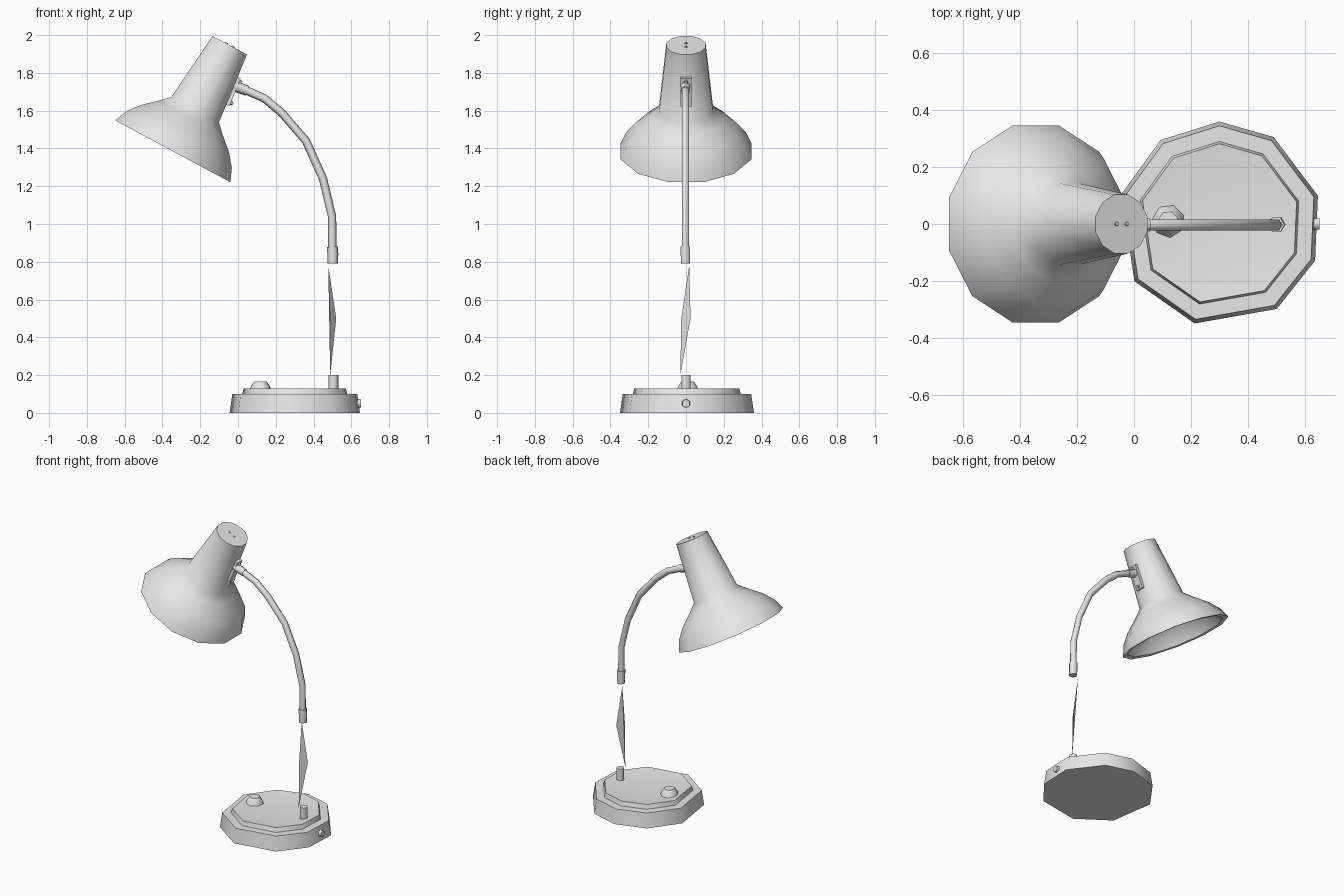
import bpy, bmesh
from math import sin, cos, radians
from mathutils import Vector, Matrix

cube = bpy.data.objects.get("Cube")
if cube:
    bpy.data.objects.remove(cube, do_unlink=True)

grey = bpy.data.materials.new("light_grey")
grey.use_nodes = True
grey.diffuse_color = (0.8, 0.8, 0.8, 1)
for node in grey.node_tree.nodes:
    if node.type == 'BSDF_PRINCIPLED':
        node.inputs["Base Color"].default_value = (0.8, 0.8, 0.8, 1)


def finish(name, bm, matrix=None, smooth=50):
    bmesh.ops.recalc_face_normals(bm, faces=bm.faces)
    mesh = bpy.data.meshes.new(name)
    bm.to_mesh(mesh)
    bm.free()
    mesh.materials.append(grey)
    ob = bpy.data.objects.new(name, mesh)
    bpy.context.collection.objects.link(ob)
    if matrix:
        ob.matrix_world = matrix
    bpy.ops.object.select_all(action='DESELECT')
    ob.select_set(True)
    bpy.context.view_layer.objects.active = ob
    bpy.ops.object.shade_smooth_by_angle(angle=radians(smooth))
    return ob


def even(sides, start=0):
    return [start + 360 * i / sides for i in range(sides)]


def bridge(bm, a, b):
    for i in range(len(a)):
        j = (i + 1) % len(a)
        bm.faces.new((a[i], a[j], b[j], b[i]))


def lathe(name, profile, angles, matrix, smooth=50):
    """Turn a (radius, height) profile around z, capping both ends."""
    bm = bmesh.new()
    rings = [[bm.verts.new((r * cos(radians(a)), r * sin(radians(a)), z)) for a in angles]
             for r, z in profile]
    for a, b in zip(rings, rings[1:]):
        bridge(bm, a, b)
    bm.faces.new(rings[0])
    bm.faces.new(rings[-1])
    return finish(name, bm, matrix, smooth)


def tube(name, points, radii, sides=6):
    """Sweep a round section along points lying in the xz plane."""
    bm = bmesh.new()
    pts = [Vector(p) for p in points]
    rings = []
    for i, p in enumerate(pts):
        t = (pts[min(i + 1, len(pts) - 1)] - pts[max(i - 1, 0)]).normalized()
        side = Vector((0, 1, 0))
        up = t.cross(side)
        rings.append([bm.verts.new(p + radii[i] * (side * cos(radians(a)) + up * sin(radians(a))))
                      for a in even(sides, 30)])
    for a, b in zip(rings, rings[1:]):
        bridge(bm, a, b)
    bm.faces.new(rings[0])
    bm.faces.new(rings[-1])
    return finish(name, bm, None, 65)


def box(name, size, matrix):
    bm = bmesh.new()
    bmesh.ops.create_cube(bm, size=1)
    bmesh.ops.scale(bm, vec=size, verts=bm.verts)
    return finish(name, bm, matrix, 30)


move = Matrix.Translation

# Base with a shallow raised dish, post, knob and side socket
base_angles = [90, 125, 163, 214, 256, 304, 339, 376, 418]
lathe("base", [(0.36, 0), (0.345, 0.1), (0.29, 0.1), (0.282, 0.13), (0.2, 0.12)],
      base_angles, move((0.3, 0, 0)))
lathe("post", [(0.027, 0.1), (0.027, 0.2)], even(6), move((0.505, 0, 0)), 65)
lathe("knob", [(0.06, 0.115), (0.052, 0.14), (0.035, 0.165)], even(7, 20), move((0.12, 0.01, 0)))
lathe("side_socket", [(0.025, -0.02), (0.022, 0.012)], even(6),
      move((0.64, 0, 0.05)) @ Matrix.Rotation(radians(90), 4, 'Y'), 65)

# Thin twisted lower stem
bm = bmesh.new()
top, bottom, front, back = [bm.verts.new(p) for p in (
    (0.478, 0.017, 0.78), (0.488, -0.03, 0.2), (0.52, 0.024, 0.5), (0.487, -0.025, 0.5))]
for tri in ((top, front, back), (bottom, front, back), (top, front, bottom), (top, back, bottom)):
    bm.faces.new(tri)
finish("lower_stem", bm, None, 30)

# Curved arm with end collar
y = -0.003
tube("arm", [(0.0, y, 1.725), (0.06, y, 1.7), (0.14, y, 1.665), (0.23, y, 1.59), (0.36, y, 1.44),
             (0.45, y, 1.24), (0.498, y, 1.04), (0.5, y, 0.84)], [0.022] * 8)
tube("arm_joint", [(-0.03, y, 1.735), (0.05, y, 1.705)], [0.03, 0.027])
tube("collar", [(0.5, y, 0.88), (0.502, y, 0.84), (0.502, y, 0.79)], [0.029, 0.029, 0.027])

# Shade, tilted, as an open bell with an inner skin
tilt = move((-0.345, 0, 1.385)) @ Matrix.Rotation(radians(28.2), 4, 'Y')
outer = [(0.358, 0), (0.328, 0.07), (0.275, 0.135), (0.2, 0.2), (0.148, 0.25), (0.107, 0.637)]
inner = [(0.095, 0.6), (0.13, 0.25), (0.18, 0.19), (0.255, 0.125), (0.305, 0.06), (0.325, 0.004)]
bm = bmesh.new()
rings = [[bm.verts.new((r * cos(radians(a)), r * sin(radians(a)), z)) for a in even(12, 15)]
         for r, z in outer + inner]
for i, ring in enumerate(rings):
    if i != len(outer) - 1:
        bridge(bm, ring, rings[(i + 1) % len(rings)])
bm.faces.new(rings[len(outer) - 1])
bm.faces.new(rings[len(outer)])
finish("shade", bm, tilt)

# Bulb inside the shade
lathe("bulb", [(0.04, 0.6), (0.05, 0.28), (0.095, 0.17), (0.08, 0.1), (0.03, 0.07)],
      even(8), tilt)

# Bracket on the shade neck with its screws
lean = tilt @ move((0.133, 0, 0.43)) @ Matrix.Rotation(radians(-6), 4, 'Y')
box("bracket", (0.02, 0.056, 0.16), lean)
for h in (-0.06, 0.06):
    lathe("bracket_screw", [(0.012, 0), (0.009, 0.018)], even(6),
          lean @ move((0.005, 0, h)) @ Matrix.Rotation(radians(90), 4, 'Y'))
for x in (-0.02, 0.02):
    lathe("cap_screw", [(0.009, 0.63), (0.007, 0.642)], even(6), tilt @ move((x, 0, 0)))
